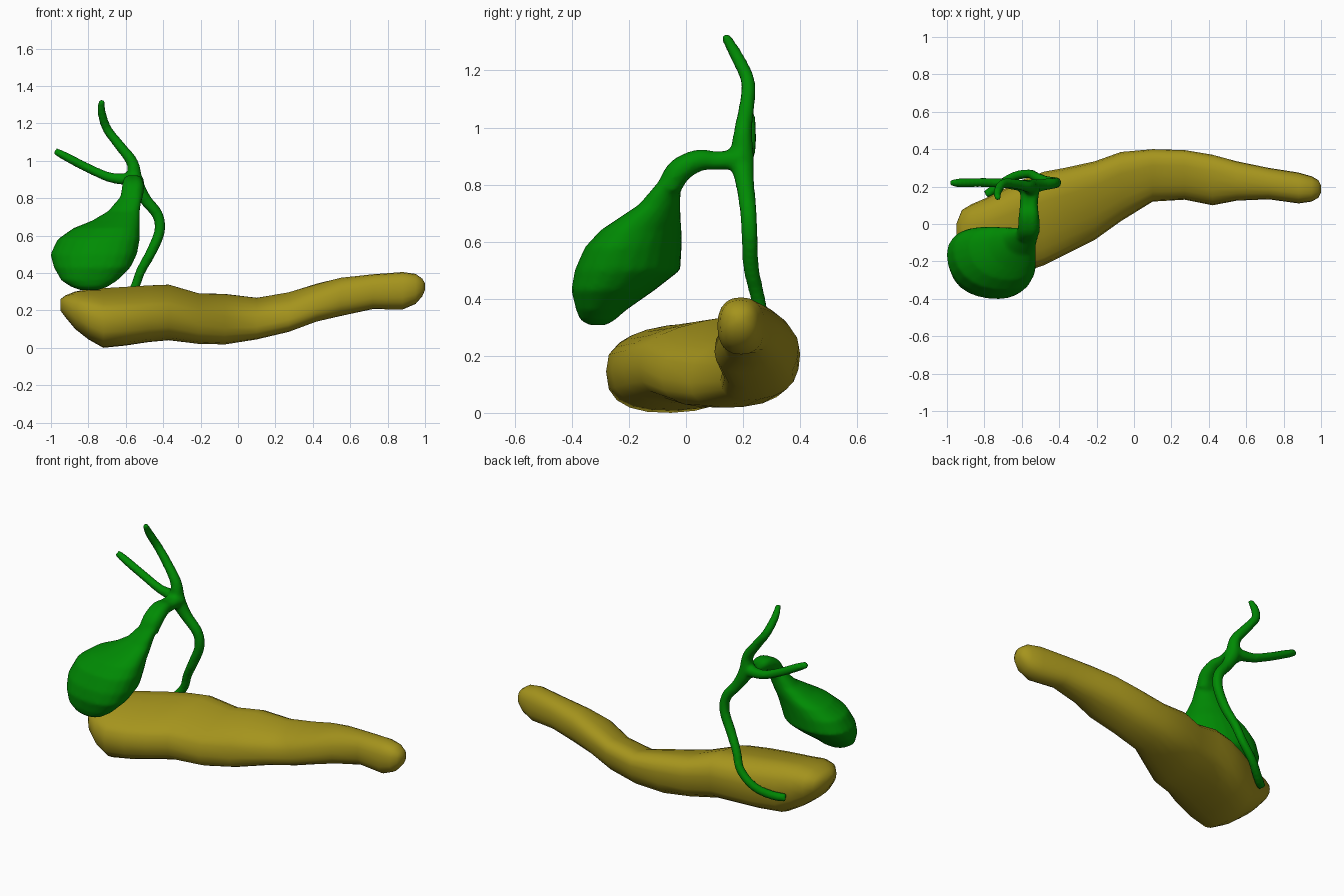
import bpy, bmesh, math
from mathutils import Vector


def material(name, rgb):
    m = bpy.data.materials.new(name)
    m.diffuse_color = (*rgb, 1)
    return m


green = material("bile green", (0.0, 0.26, 0.001))
ochre = material("ochre yellow", (0.375, 0.295, 0.012))


def spow(v, e):
    return math.copysign(abs(v) ** e, v)


def loft(bm, rings):
    """Skin a list of point rings and close both ends."""
    loops = [[bm.verts.new(p) for p in ring] for ring in rings]
    n = len(loops[0])
    for a, b in zip(loops, loops[1:]):
        for i in range(n):
            j = (i + 1) % n
            bm.faces.new((a[i], a[j], b[j], b[i]))
    bm.faces.new(loops[0][::-1])
    bm.faces.new(loops[-1])


def tube(bm, pts, sides=14, steps=5):
    """Round tube along a smooth path of (x, y, z, radius)."""
    p = [Vector(q) for q in pts]
    p = [p[0] * 2 - p[1]] + p + [p[-1] * 2 - p[-2]]
    path = []
    for i in range(1, len(p) - 2):
        a, b, c, d = p[i - 1:i + 3]
        for s in range(steps):
            t = s / steps
            path.append(0.5 * (2 * b + (c - a) * t + (2 * a - 5 * b + 4 * c - d) * t * t
                               + (3 * b - a - 3 * c + d) * t ** 3))
    path.append(p[-2])
    rings, side = [], None
    for i, q in enumerate(path):
        tan = (path[min(i + 1, len(path) - 1)] - path[max(i - 1, 0)]).to_3d().normalized()
        side = side or tan.orthogonal()
        side = (side - tan * side.dot(tan)).normalized()
        up = tan.cross(side)
        r = q[3]
        rings.append([q.to_3d() + side * r * math.cos(k * math.tau / sides)
                      + up * r * math.sin(k * math.tau / sides) for k in range(sides)])
    loft(bm, rings)


def finish(bm, name, mat):
    bmesh.ops.recalc_face_normals(bm, faces=bm.faces)
    me = bpy.data.meshes.new(name)
    bm.to_mesh(me)
    bm.free()
    me.materials.append(mat)
    for f in me.polygons:
        f.use_smooth = True
    ob = bpy.data.objects.new(name, me)
    bpy.context.collection.objects.link(ob)
    return ob


# Pancreas: sections along x (x, y front, y back, z low, z high, skew, front top slope)
stations = [
    (-0.95, -0.09, 0.00, 0.20, 0.26, 0.0, 0.0),
    (-0.92, -0.155, 0.075, 0.16, 0.285, 0.0, 0.08),
    (-0.87, -0.22, 0.105, 0.10, 0.308, 0.03, 0.16),
    (-0.80, -0.265, 0.135, 0.045, 0.325, 0.04, 0.24),
    (-0.72, -0.28, 0.175, 0.00, 0.335, 0.05, 0.31),
    (-0.60, -0.26, 0.235, 0.012, 0.342, 0.07, 0.33),
    (-0.48, -0.22, 0.28, 0.03, 0.348, 0.1, 0.33),
    (-0.37, -0.165, 0.30, 0.04, 0.352, 0.1, 0.33),
    (-0.21, -0.085, 0.335, 0.02, 0.302, 0.15, 0.3),
    (-0.07, 0.015, 0.385, 0.018, 0.295, 0.25, 0.25),
    (0.10, 0.12, 0.40, 0.045, 0.272, 0.3, 0.2),
    (0.27, 0.13, 0.395, 0.085, 0.30, 0.3, 0.15),
    (0.42, 0.10, 0.37, 0.14, 0.345, 0.2, 0.08),
    (0.55, 0.125, 0.335, 0.17, 0.375, 0.1, 0.0),
    (0.72, 0.132, 0.30, 0.207, 0.393, 0.0, 0.0),
    (0.88, 0.11, 0.275, 0.205, 0.405, 0.0, 0.0),
    (0.95, 0.12, 0.255, 0.235, 0.395, 0.0, 0.0),
    (0.985, 0.14, 0.235, 0.275, 0.37, 0.0, 0.0),
    (1.00, 0.17, 0.205, 0.31, 0.345, 0.0, 0.0),
]
N = 20
bm = bmesh.new()
rings = []
for x, y0, y1, z0, z1, phi, slope in stations:
    ring = []
    for k in range(N):
        t = k * math.tau / N
        h = spow(math.sin(t + phi), 0.85 - 0.6 * slope)
        if h > 0:
            h *= 1 - slope * max(0, 0.55 - math.cos(t))
        ring.append((x, (y0 + y1) / 2 + (y1 - y0) / 2 * spow(math.cos(t), 0.85),
                     (z0 + z1) / 2 + (z1 - z0) / 2 * h))
    rings.append(ring)
loft(bm, rings)
finish(bm, "pancreas", ochre)

# Gallbladder: level slices (z, x left, x right, y front, y back)
slices = [
    (0.308, -0.84, -0.75, -0.34, -0.28),
    (0.325, -0.89, -0.70, -0.37, -0.25),
    (0.36, -0.945, -0.645, -0.385, -0.21),
    (0.43, -0.985, -0.575, -0.402, -0.11),
    (0.50, -1.003, -0.54, -0.39, -0.02),
    (0.58, -0.965, -0.525, -0.355, -0.015),
    (0.64, -0.88, -0.525, -0.30, -0.015),
    (0.68, -0.78, -0.525, -0.24, -0.018),
    (0.73, -0.695, -0.525, -0.165, -0.02),
    (0.80, -0.635, -0.515, -0.105, -0.018),
    (0.84, -0.61, -0.51, -0.07, -0.005),
]
bm = bmesh.new()
rings = []
for z, x0, x1, y0, y1 in slices:
    ring = []
    for k in range(24):
        t = k * math.tau / 24
        ring.append(((x0 + x1) / 2 + (x1 - x0) / 2 * spow(math.cos(t), 0.92),
                     (y0 + y1) / 2 + (y1 - y0) / 2 * spow(math.sin(t - 0.22), 0.92), z))
    rings.append(ring)
loft(bm, rings)

# Cystic duct arching back from the neck, two strands fused into a flattened tube
for dx in (-0.016, 0.016):
    tube(bm, [(-0.572 + dx, -0.06, 0.79, 0.043), (-0.562 + dx, -0.022, 0.85, 0.044),
              (-0.562 + dx, 0.045, 0.885, 0.039), (-0.562 + dx, 0.11, 0.884, 0.033),
              (-0.555 + dx, 0.20, 0.89, 0.038)])
# Upper hepatic duct running down into the common bile duct behind the pancreas
tube(bm, [(-0.73, 0.135, 1.325, 0.016), (-0.728, 0.175, 1.255, 0.023),
          (-0.70, 0.215, 1.17, 0.025), (-0.64, 0.215, 1.09, 0.027),
          (-0.565, 0.20, 0.99, 0.032), (-0.55, 0.197, 0.89, 0.042),
          (-0.50, 0.207, 0.80, 0.033), (-0.43, 0.218, 0.71, 0.030),
          (-0.42, 0.223, 0.62, 0.029), (-0.465, 0.228, 0.51, 0.028),
          (-0.52, 0.25, 0.41, 0.026), (-0.56, 0.268, 0.31, 0.025),
          (-0.64, 0.255, 0.225, 0.025), (-0.72, 0.205, 0.175, 0.026),
          (-0.79, 0.155, 0.155, 0.025)])
# Side hepatic duct
tube(bm, [(-0.98, 0.22, 1.053, 0.019), (-0.92, 0.22, 1.022, 0.024),
          (-0.80, 0.222, 0.96, 0.025), (-0.68, 0.215, 0.91, 0.027),
          (-0.56, 0.20, 0.90, 0.036)])
ob = finish(bm, "gallbladder_and_ducts", green)

# Fuse the branches into one smooth skin
rm = ob.modifiers.new("fuse", "REMESH")
rm.mode = 'VOXEL'
rm.voxel_size = 0.011
rm.use_smooth_shade = True
sm = ob.modifiers.new("soften", "SMOOTH")
sm.factor = 0.5
sm.iterations = 4
